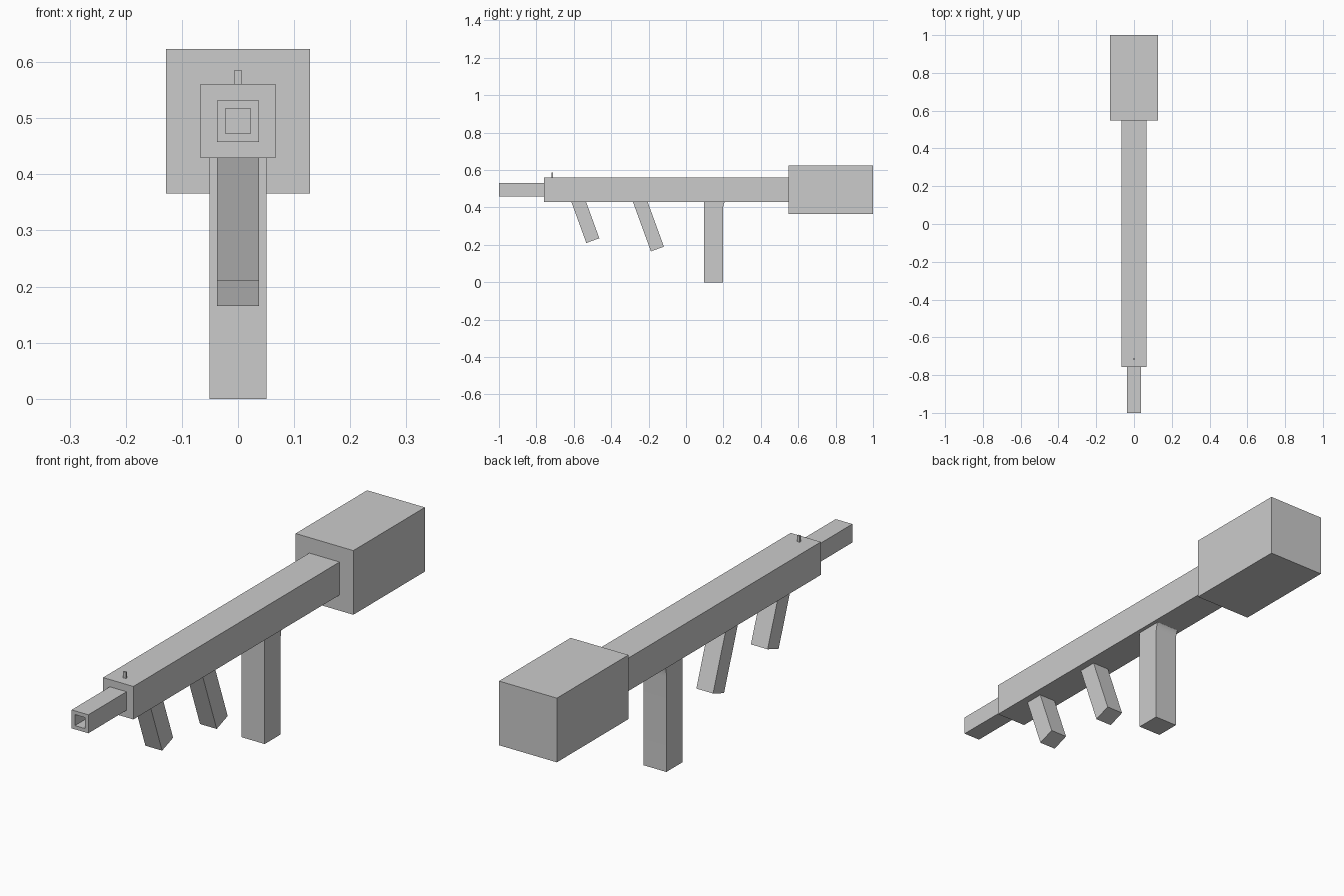
import bpy, bmesh, math
from mathutils import Vector

if "Cube" in bpy.data.objects:
    bpy.data.objects.remove(bpy.data.objects["Cube"])

AXIS_Z = 0.495   # height of the shared tube axis


def finish(name, bm):
    bmesh.ops.recalc_face_normals(bm, faces=bm.faces[:])
    me = bpy.data.meshes.new(name)
    bm.to_mesh(me)
    bm.free()
    ob = bpy.data.objects.new(name, me)
    bpy.context.collection.objects.link(ob)
    return ob


def extrude_profile(name, pts, half_w):
    """Side profile of (y, z) points, extruded symmetrically along x."""
    bm = bmesh.new()
    face = bm.faces.new([bm.verts.new((-half_w, y, z)) for y, z in pts])
    ext = bmesh.ops.extrude_face_region(bm, geom=[face])
    verts = [g for g in ext["geom"] if isinstance(g, bmesh.types.BMVert)]
    bmesh.ops.translate(bm, verts=verts, vec=(2 * half_w, 0, 0))
    return finish(name, bm)


def box(name, half_w, y0, y1, z0, z1):
    return extrude_profile(name, [(y0, z0), (y1, z0), (y1, z1), (y0, z1)], half_w)


# Main body and rear block
box("body", 0.067, -0.758, 0.547, 0.429, 0.561)
box("rear_block", 0.128, 0.547, 1.0, 0.366, 0.623)

# Barrel with a square bore sunk into its front face
barrel = box("barrel", 0.037, -1.0, -0.758, AXIS_Z - 0.037, AXIS_Z + 0.037)
bm = bmesh.new()
bm.from_mesh(barrel.data)
front = min(bm.faces, key=lambda f: f.calc_center_median().y)
bmesh.ops.inset_region(bm, faces=[front], thickness=0.021)
ext = bmesh.ops.extrude_discrete_faces(bm, faces=[front])
bmesh.ops.translate(bm, verts=ext["faces"][0].verts[:], vec=(0, 0.13, 0))
bm.to_mesh(barrel.data)
bm.free()

# Front sight post
box("front_sight", 0.006, -0.718, -0.711, 0.555, 0.586)


# Two slanted grips, leaning back towards the bottom
def grip(name, y_top, z_low):
    a = math.radians(20)
    down = Vector((math.sin(a), -math.cos(a)))
    across = Vector((math.cos(a), math.sin(a))) * 0.074
    top = Vector((y_top, 0.43))
    low = top + down * ((0.43 - z_low) / math.cos(a))
    up = top - down * 0.02
    extrude_profile(name, [low, low + across, up + across, up], 0.037)


grip("front_grip", -0.613, 0.210)
grip("rear_grip", -0.284, 0.165)

# Magazine with a small smooth flare at the top of its rear face
flare = []
for i in range(7):
    t = math.radians(15 * i)
    flare.append((0.197 + 0.014 * (1 - math.cos(t)), 0.38 + 0.05 * math.sin(t)))
mag = extrude_profile("magazine", [(0.096, 0.0), (0.197, 0.0)] + flare + [(0.096, 0.43)], 0.051)
bpy.context.view_layer.objects.active = mag
mag.select_set(True)
bpy.ops.object.shade_smooth_by_angle(angle=math.radians(30))
